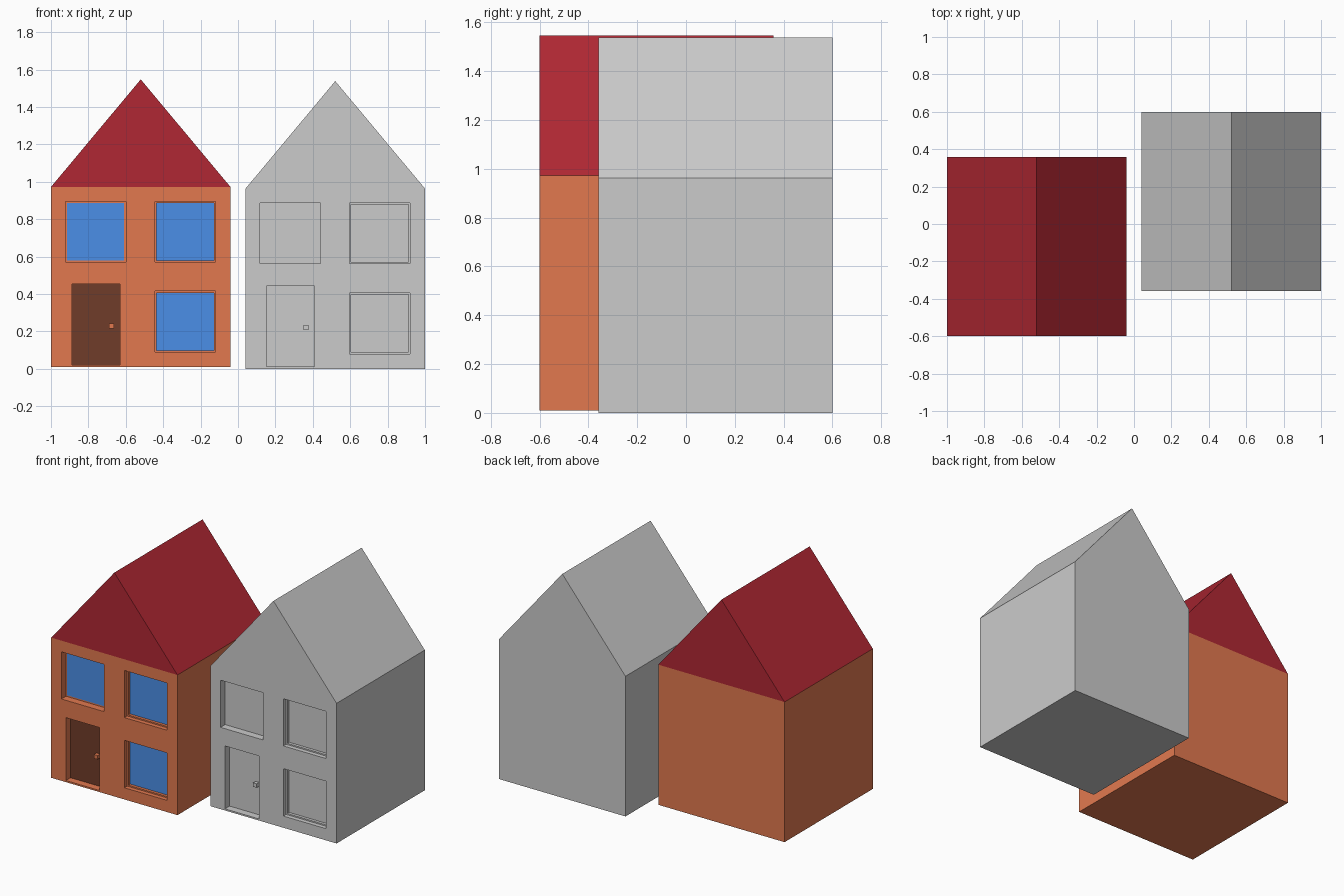
import bpy, bmesh
from mathutils import Vector

if "Cube" in bpy.data.objects:
    bpy.data.objects.remove(bpy.data.objects["Cube"])

W, D = 0.48, 0.479            # half width, half depth
EAVE, APEX = 0.963, 1.538
RECESS, LEDGE = 0.05, 0.03    # pane depth, frame ledge depth


def material(name, rgb):
    m = bpy.data.materials.new(name)
    lin = [((c / 255 + 0.055) / 1.055) ** 2.4 for c in rgb]
    m.diffuse_color = (*lin, 1)
    m.use_nodes = True
    m.node_tree.nodes["Principled BSDF"].inputs["Base Color"].default_value = m.diffuse_color
    return m


brick = material("orange brick", (226, 121, 79))
red = material("red roof", (176, 39, 51))
blue = material("blue glass", (75, 143, 231))
brown = material("brown door", (112, 60, 41))
grey = material("plain grey", (203, 203, 203))


def add_box(bm, x0, x1, y0, y1, z0, z1):
    verts = bmesh.ops.create_cube(bm, size=1)["verts"]
    for v in verts:
        v.co = Vector((x1 if v.co.x > 0 else x0,
                       y1 if v.co.y > 0 else y0,
                       z1 if v.co.z > 0 else z0))


def to_object(bm, name, mats, loc):
    me = bpy.data.meshes.new(name)
    bm.to_mesh(me)
    bm.free()
    ob = bpy.data.objects.new(name, me)
    for m in mats:
        me.materials.append(m)
    ob.location = loc
    bpy.context.collection.objects.link(ob)
    return ob


def boxes(name, specs, mats, loc):
    bm = bmesh.new()
    for s in specs:
        add_box(bm, *s)
    return to_object(bm, name, mats, loc)


# Openings as x0, x1, z0, z1
PLAIN_WINDOW = (-0.402, -0.080, 0.562, 0.886)
DOOR = (-0.368, -0.111, 0.011, 0.443)
FRAMED = [(0.076, 0.400, 0.562, 0.886), (0.076, 0.400, 0.080, 0.406)]


def cutter(name, rects, depth, loc):
    ob = boxes(name, [(a, b, -D - 0.05, -D + depth, c, d) for a, b, c, d in rects], [], loc)
    ob.hide_render = True
    return ob


def house(prefix, loc, wall, roof, glass, door):
    # Walls with stepped window recesses and a door recess
    walls = boxes(prefix + "_walls", [(-W, W, -D, D, 0, EAVE)], [wall, glass, door], loc)
    g = 0.009
    panes = [(a + g, b - g, c + g, d - g) for a, b, c, d in FRAMED]
    cutters = [cutter("ledge_cutter", FRAMED, LEDGE, loc),
               cutter("pane_cutter", panes + [PLAIN_WINDOW, DOOR], RECESS, loc)]
    for c in cutters:
        mod = walls.modifiers.new("cut", "BOOLEAN")
        mod.operation, mod.solver, mod.object = "DIFFERENCE", "EXACT", c
    deps = bpy.context.evaluated_depsgraph_get()
    bm = bmesh.new()
    bm.from_object(walls, deps)
    walls.modifiers.clear()
    for c in cutters:
        bpy.data.objects.remove(c)

    # The roof closes the top; glass and door are the deepest front faces
    bm.normal_update()
    tops = [f for f in bm.faces if f.normal.z > 0.9 and f.calc_center_median().z > EAVE - 0.001]
    bmesh.ops.delete(bm, geom=tops, context="FACES_ONLY")
    framed_flush = []
    for f in bm.faces:
        p = f.calc_center_median()
        f.material_index = 0
        if f.normal.y < -0.9 and abs(p.y + D - RECESS) < 0.002:
            f.material_index = 2 if p.x < 0 and p.z < 0.5 else 1
            if p.x < 0 and p.z > 0.5:
                framed_flush.append(f)
    # Flush frame around the plain window
    rim = bmesh.ops.inset_region(bm, faces=framed_flush, thickness=0.012)["faces"]
    for f in rim:
        f.material_index = 0
    bm.to_mesh(walls.data)
    bm.free()

    # Gabled roof
    bm = bmesh.new()
    ends = [[bm.verts.new((x, y, z)) for x, z in ((-W, EAVE), (W, EAVE), (0, APEX))]
            for y in (-D, D)]
    f, b = ends
    bm.faces.new(f)
    bm.faces.new(b[::-1])
    for i in (1, 2):
        j = (i + 1) % 3
        bm.faces.new((f[i], b[i], b[j], f[j]))
    bmesh.ops.recalc_face_normals(bm, faces=bm.faces)
    to_object(bm, prefix + "_roof", [roof], loc)

    # Door knob
    back = -D + RECESS
    boxes(prefix + "_door_knob", [(-0.171, -0.144, back - 0.027, back, 0.207, 0.234)], [wall], loc)


house("painted_house", (-0.52, -0.121, 0.009), brick, red, blue, brown)
house("plain_house", (0.52, 0.121, 0), grey, grey, grey, grey)
